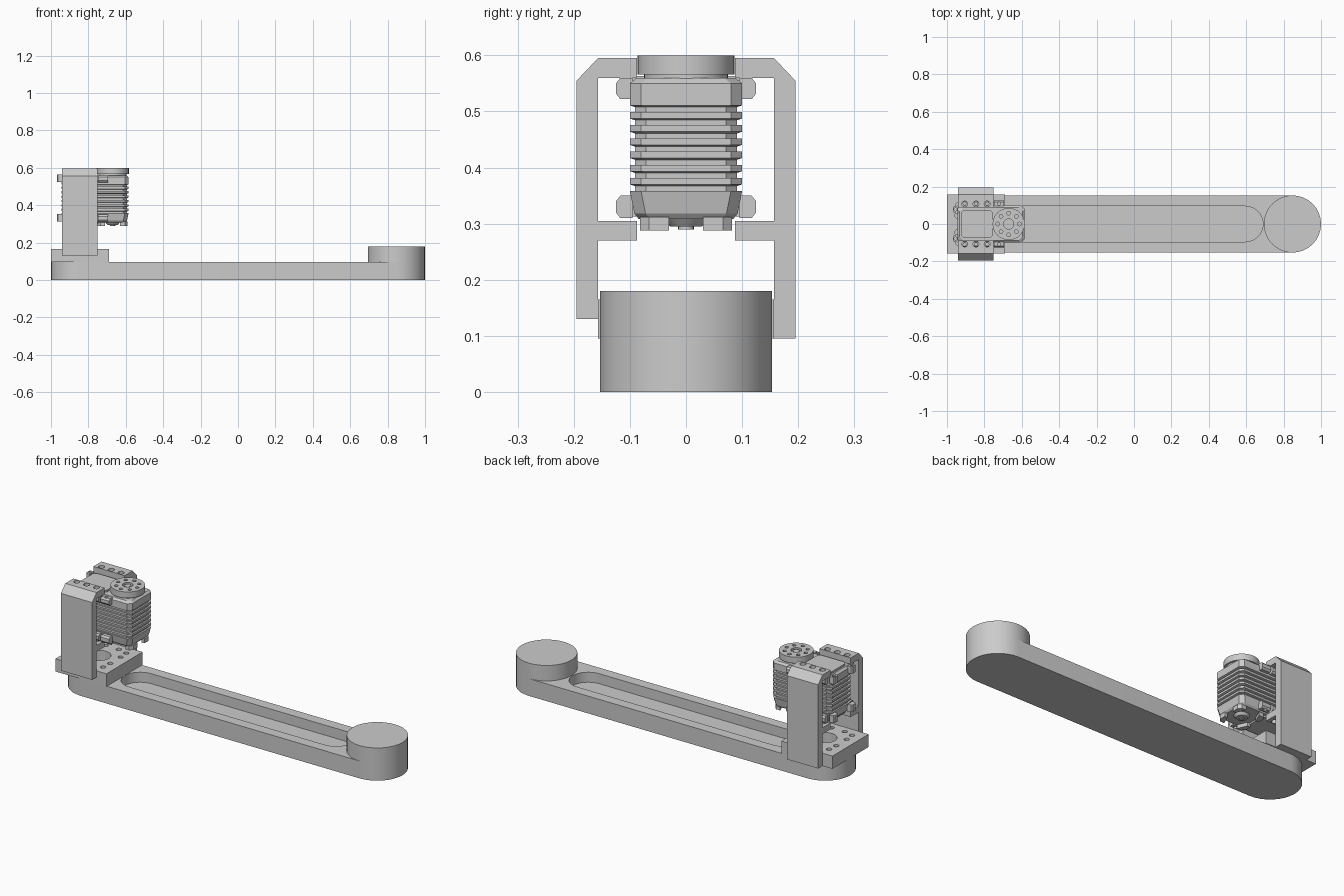
import bpy, bmesh, math
from mathutils import Vector

if "Cube" in bpy.data.objects:
    bpy.data.objects.remove(bpy.data.objects["Cube"])


def finish(name, bm, smooth=False):
    bmesh.ops.recalc_face_normals(bm, faces=bm.faces)
    me = bpy.data.meshes.new(name)
    bm.to_mesh(me)
    bm.free()
    ob = bpy.data.objects.new(name, me)
    bpy.context.collection.objects.link(ob)
    if smooth:
        shade(ob)
    return ob


def shade(ob):
    bpy.ops.object.select_all(action='DESELECT')
    bpy.context.view_layer.objects.active = ob
    ob.select_set(True)
    bpy.ops.object.shade_smooth_by_angle(angle=math.radians(30))


def loft(name, rings, smooth=False):
    """Skin a closed solid through rings of equally many 3D points."""
    bm = bmesh.new()
    loops = [[bm.verts.new(p) for p in r] for r in rings]
    n = len(loops[0])
    for a, b in zip(loops, loops[1:]):
        for i in range(n):
            j = (i + 1) % n
            bm.faces.new((a[i], a[j], b[j], b[i]))
    bm.faces.new(loops[0][::-1])
    bm.faces.new(loops[-1])
    return finish(name, bm, smooth)


def prism_z(name, pts, lo, hi, smooth=False):
    return loft(name, [[(x, y, z) for x, y in pts] for z in (lo, hi)], smooth)


def prism_x(name, pts, lo, hi):
    return loft(name, [[(x, y, z) for y, z in pts] for x in (lo, hi)])


def box(name, x0, x1, y0, y1, z0, z1):
    return prism_z(name, [(x0, y0), (x1, y0), (x1, y1), (x0, y1)], z0, z1)


def circle(cx, cy, r, n=32, start=0.0, sweep=2 * math.pi, closed=True):
    m = n if closed else n - 1
    return [(cx + r * math.cos(start + sweep * i / m),
             cy + r * math.sin(start + sweep * i / m)) for i in range(n)]


def disc(name, cx, cy, r, lo, hi, n=32, smooth=True):
    return prism_z(name, circle(cx, cy, r, n), lo, hi, smooth)


def stadium(x0, x1, r):
    h = math.pi
    return (circle(x1 - r, 0, r, 17, -h / 2, h, False)
            + circle(x0 + r, 0, r, 17, h / 2, h, False))


def cham_rect(x0, x1, w, c, d=0.0):
    x0, x1, w = x0 + d, x1 - d, w - d
    return [(x0 + c, -w), (x1 - c, -w), (x1, -w + c), (x1, w - c),
            (x1 - c, w), (x0 + c, w), (x0, w - c), (x0, -w + c)]


def cut(ob, cutters):
    for c in cutters:
        m = ob.modifiers.new("cut", 'BOOLEAN')
        m.operation, m.object, m.solver = 'DIFFERENCE', c, 'EXACT'
        bpy.context.view_layer.objects.active = ob
        bpy.ops.object.modifier_apply(modifier=m.name)
        bpy.data.objects.remove(c)
    shade(ob)


# Long base arm with recessed slot, and end boss
arm = prism_z("base_arm", stadium(-1, 1, 0.153), 0, 0.095)
cut(arm, [prism_z("slot", stadium(-0.69, 0.69, 0.095), 0.04, 0.2)])
disc("end_boss", 0.847, 0, 0.153, 0, 0.18)

# Mounting plate with bore and bolt holes
plate = box("mount_plate", -1, -0.69, -0.157, 0.157, 0.095, 0.165)
spots = [(sx * a, sy * b) for a, b in ((0.095, 0.1), (0.1, 0.045), (0.04, 0.115))
         for sx in (-1, 1) for sy in (-1, 1)]
cut(plate, [disc("bore", -0.845, 0, 0.06, 0.1, 0.3)]
    + [disc("bolt", -0.845 + x, y, 0.014, 0.11, 0.3, 12) for x, y in spots])

# Side brackets: upright with chamfered top and two inward flanges
HOLES = (-0.905, -0.845, -0.785)
for s, bottom, side in ((-1, 0.13, "front"), (1, 0.095, "back")):
    prof = [(0.195, bottom), (0.195, 0.555), (0.157, 0.595), (0.087, 0.595),
            (0.087, 0.56), (0.157, 0.56), (0.157, 0.305), (0.087, 0.305),
            (0.087, 0.27), (0.157, 0.27), (0.157, bottom)]
    br = prism_x(side + "_bracket", [(s * y, z) for y, z in prof], -0.94, -0.75)
    cut(br, [disc("hole", x, s * 0.107, 0.016, z0, z1, 12)
             for x in HOLES for z0, z1 in ((0.54, 0.62), (0.25, 0.32))])

# Motor housing with cooling ribs all round
steps = [(0.308, 0.016), (0.318, 0.008), (0.358, 0.0)]
for i in range(7):
    z = 0.358 + i * 0.0235
    steps += [(z, 0.009), (z + 0.009, 0.009), (z + 0.012, 0.0), (z + 0.0235, 0.0)]
steps += [(0.55, 0.0), (0.56, 0.012)]
loft("motor_housing", [[(x, y, z) for x, y in cham_rect(-0.945, -0.585, 0.1, 0.02, d)]
                       for z, d in steps])
prism_z("motor_top_cover", cham_rect(-0.925, -0.755, 0.075, 0.015), 0.555, 0.57)
prism_z("motor_bottom_cover", cham_rect(-0.925, -0.745, 0.08, 0.015), 0.3, 0.312)

# Mounting lugs along the motor sides and at its rear end
for tag, z0, z1, up in (("upper", 0.522, 0.56, 1), ("lower", 0.31, 0.35, -1)):
    for s in (-1, 1):
        prof = [(0.095, z0), (0.117, z0), (0.125, z0 + 0.01),
                (0.125, z1 - 0.01), (0.117, z1), (0.095, z1)]
        for x in HOLES + (-0.722,):
            lug = prism_x(tag + "_side_lug", [(s * y, z) for y, z in prof],
                          x - 0.026, x + 0.026)
            ze = z1 if up > 0 else z0
            cut(lug, [disc("hole", x, s * 0.11, 0.009, ze - 0.02, ze + 0.02, 12)])
        end = prism_z(tag + "_end_lug",
                      [(-0.94, s * 0.055), (-0.962, s * 0.06), (-0.968, s * 0.067),
                       (-0.968, s * 0.088), (-0.962, s * 0.095), (-0.94, s * 0.098)],
                      z0 + 0.003, z1 + 0.003)
        ze = z1 if up > 0 else z0
        cut(end, [disc("hole", -0.954, s * 0.078, 0.008, ze - 0.02, ze + 0.03, 12)])

# Output horn on the motor shaft
CX = -0.67
disc("horn_collar", CX, 0, 0.075, 0.555, 0.568)
horn = disc("output_horn", CX, 0, 0.086, 0.566, 0.6)
ring = [(CX + 0.058 * math.cos(k * math.pi / 4), 0.058 * math.sin(k * math.pi / 4))
        for k in range(8)]
cut(horn, [disc("hub", CX, 0, 0.027, 0.588, 0.65, 24)]
    + [disc("hole", x, y, 0.01, 0.58, 0.65, 12) for x, y in ring])
disc("horn_screw", CX, 0, 0.017, 0.58, 0.596, 16)

# Idler boss, and feet around it, under the motor
loft("idler_boss", [[(x, y, z) for x, y in circle(CX, 0, r)]
                    for z, r in ((0.295, 0.028), (0.312, 0.042))], True)
disc("idler_screw", CX, 0, 0.014, 0.29, 0.3, 16)
for sx in (-1, 1):
    for sy in (-1, 1):
        prism_z("bottom_foot",
                [(CX + sx * a, sy * b) for a, b in
                 ((0.08, 0.03), (0.08, 0.066), (0.066, 0.082), (0.04, 0.082),
                  (0.062, 0.03))], 0.288, 0.312)
